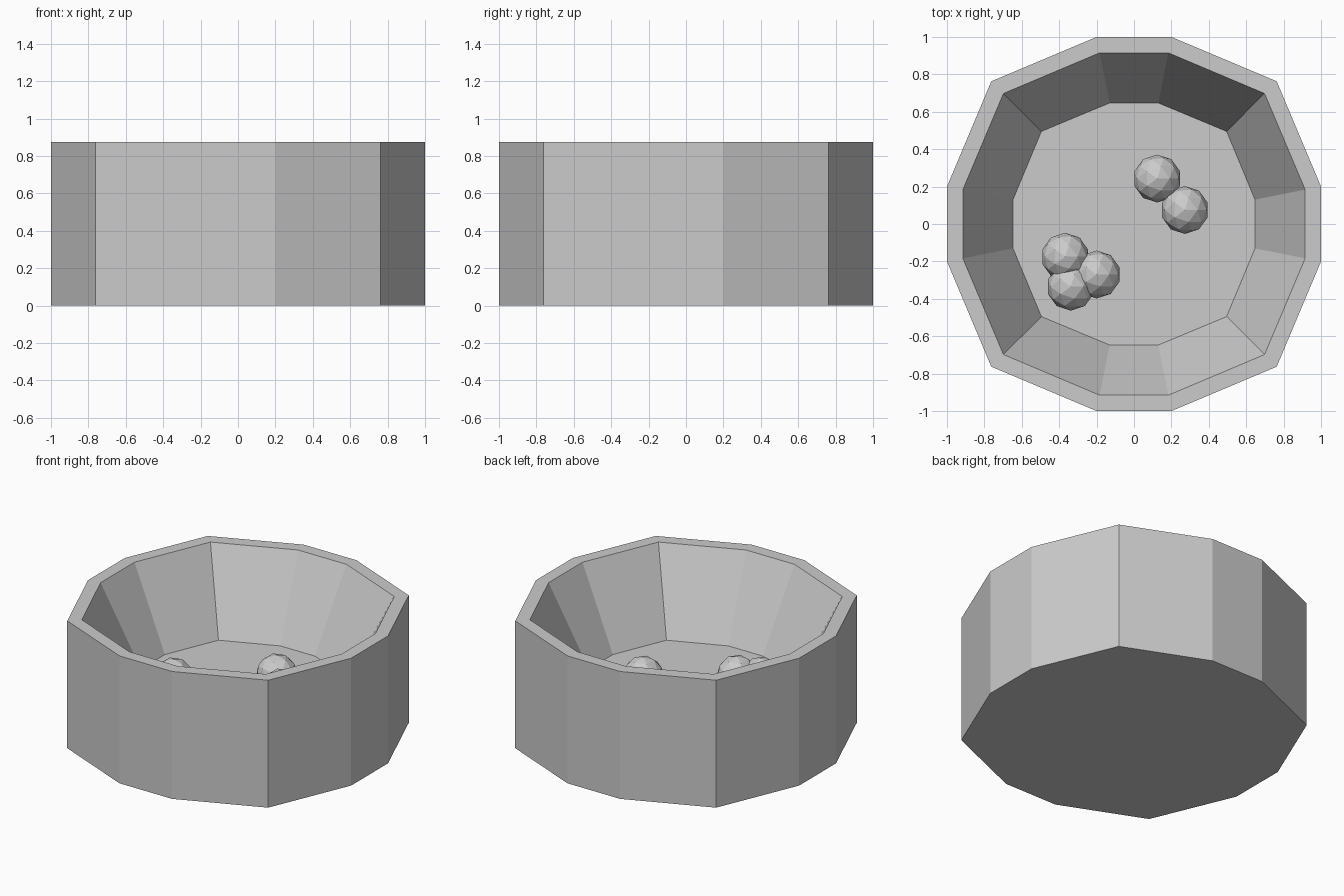
import bpy, bmesh

if "Cube" in bpy.data.objects:
    bpy.data.objects.remove(bpy.data.objects["Cube"])

# Twelve-sided ring: one quarter given, rotated four times
def ring(bm, quarter, z):
    pts = []
    for c, s in ((1, 0), (0, 1), (-1, 0), (0, -1)):
        pts += [(x * c - y * s, x * s + y * c) for x, y in quarter]
    return [bm.verts.new((x, y, z)) for x, y in pts]

def finish(bm, name):
    bmesh.ops.recalc_face_normals(bm, faces=bm.faces)
    mesh = bpy.data.meshes.new(name)
    bm.to_mesh(mesh)
    bm.free()
    ob = bpy.data.objects.new(name, mesh)
    bpy.context.collection.objects.link(ob)
    return ob

# Bowl: outer base, outer rim, inner rim, inner floor
OUTER = [(1, 0.2), (0.763, 0.763), (0.2, 1)]
INNER = [(0.915, 0.184), (0.698, 0.698), (0.184, 0.915)]
FLOOR = [(0.647, 0.13), (0.495, 0.495), (0.13, 0.647)]
bm = bmesh.new()
rings = [ring(bm, q, z) for q, z in
         ((OUTER, 0), (OUTER, 0.875), (INNER, 0.875), (FLOOR, 0.333))]
for a, b in zip(rings, rings[1:]):
    for i in range(12):
        j = (i + 1) % 12
        bm.faces.new((a[i], a[j], b[j], b[i]))
bm.faces.new(rings[0])
bm.faces.new(rings[-1])
finish(bm, "bowl")

# Food pellets, half sunk into the floor
PELLETS = [(0.124, 0.243), (0.272, 0.075), (-0.368, -0.175),
           (-0.338, -0.335), (-0.2, -0.27)]
for n, (x, y) in enumerate(PELLETS, 1):
    bm = bmesh.new()
    bmesh.ops.create_icosphere(bm, subdivisions=2, radius=0.128)
    finish(bm, f"pellet_{n}").location = (x, y, 0.365)
